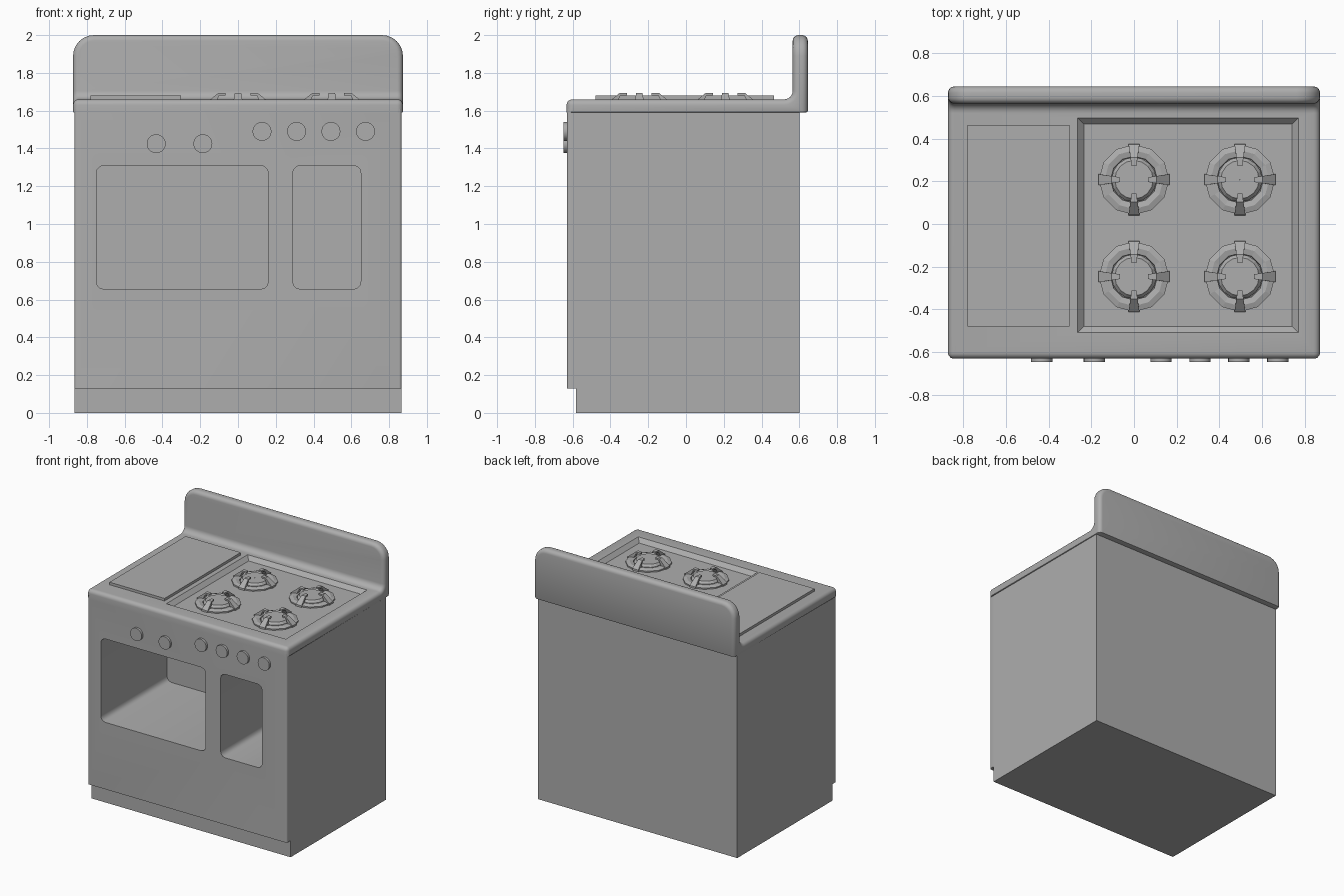
import bpy, bmesh, math
from mathutils import Vector

if "Cube" in bpy.data.objects:
    bpy.data.objects.remove(bpy.data.objects["Cube"])

grey = bpy.data.materials.new("enamel_grey")
grey.diffuse_color = (0.42, 0.42, 0.42, 1)
grey.use_nodes = True
grey.node_tree.nodes["Principled BSDF"].inputs["Base Color"].default_value = grey.diffuse_color


def make(name, bm):
    bmesh.ops.recalc_face_normals(bm, faces=bm.faces[:])
    me = bpy.data.meshes.new(name)
    bm.to_mesh(me)
    bm.free()
    me.materials.append(grey)
    ob = bpy.data.objects.new(name, me)
    bpy.context.collection.objects.link(ob)
    return ob


def select(ob):
    bpy.ops.object.select_all(action='DESELECT')
    ob.select_set(True)
    bpy.context.view_layer.objects.active = ob


def finish(ob, angle=35):
    select(ob)
    bpy.ops.object.shade_smooth_by_angle(angle=math.radians(angle))


def bevel(ob, width, segments, test):
    """Round the sharp edges whose two end points a, b pass the test."""
    bm = bmesh.new()
    bm.from_mesh(ob.data)
    edges = [e for e in bm.edges if e.calc_face_angle(0) > math.radians(35)
             and test(e.verts[0].co, e.verts[1].co)]
    bmesh.ops.bevel(bm, geom=edges, offset=width, segments=segments, profile=0.5, affect='EDGES')
    bm.to_mesh(ob.data)
    bm.free()


def cut(ob, cutter):
    select(ob)
    m = ob.modifiers.new("cut", 'BOOLEAN')
    m.operation, m.solver, m.object = 'DIFFERENCE', 'EXACT', cutter
    bpy.ops.object.modifier_apply(modifier=m.name)


def prism(name, pts, vec):
    """Extrude a closed outline of 3D points along vec."""
    bm = bmesh.new()
    f = bm.faces.new([bm.verts.new(p) for p in pts])
    r = bmesh.ops.extrude_face_region(bm, geom=[f])
    vs = [g for g in r['geom'] if isinstance(g, bmesh.types.BMVert)]
    bmesh.ops.translate(bm, vec=vec, verts=vs)
    if len(bm.faces) == len(pts) + 1:  # close the start cap if the extrusion removed it
        bmesh.ops.holes_fill(bm, edges=bm.edges[:])
    return make(name, bm)


def box(name, x0, x1, y0, y1, z0, z1):
    return prism(name, [(x0, y0, z0), (x1, y0, z0), (x1, y1, z0), (x0, y1, z0)], (0, 0, z1 - z0))


def lathe(name, profile, sides, centre):
    """Revolve (radius, z) points around z."""
    bm = bmesh.new()
    rings = [[bm.verts.new((centre[0] + r * math.cos(2 * math.pi * i / sides),
                            centre[1] + r * math.sin(2 * math.pi * i / sides), z))
              for i in range(sides)] for r, z in profile]
    for a, b in zip(rings, rings[1:]):
        for i in range(sides):
            j = (i + 1) % sides
            bm.faces.new((a[i], a[j], b[j], b[i]))
    return make(name, bm)


# Body and front panel with two open oven cavities
body = box("body", -0.865, 0.865, -0.583, 0.6, 0, 1.6)
panel = box("front_panel", -0.865, 0.865, -0.63, -0.583, 0.13, 1.61)
bevel(panel, 0.012, 3, lambda a, b: abs(a.z - b.z) > 0.1 and a.y < -0.6)
for x0, x1 in ((-0.75, 0.16), (0.29, 0.65)):
    cutter = box("oven_cutter", x0, x1, -0.8, 0.19, 0.655, 1.31)
    bevel(cutter, 0.04, 3, lambda a, b: abs(a.y - b.y) > 0.1)
    cut(panel, cutter)
    cut(body, cutter)
    bpy.data.objects.remove(cutter)
finish(body)
finish(panel)

# Cooktop and backsplash: one L-shaped profile with a cove, rounded all round
cove = [(0.52 + 0.045 * math.sin(a), 1.705 - 0.045 * math.cos(a))
        for a in (k * math.pi / 12 for k in range(7))]
profile = [(-0.632, 1.59), (-0.632, 1.66)] + cove + [(0.565, 2.0), (0.645, 2.0), (0.645, 1.59)]
top = prism("cooktop_and_backsplash", [(-0.873, y, z) for y, z in profile], (1.746, 0, 0))
bevel(top, 0.11, 6, lambda a, b: min(a.z, b.z) > 1.99 and abs(a.x - b.x) < 0.01)
bevel(top, 0.03, 5, lambda a, b: max(a.z, b.z) > 1.6 and not (
    min(a.z, b.z) < 1.6 and min(a.y, b.y) > 10))
bevel(top, 0.01, 2, lambda a, b: max(a.z, b.z) < 1.6 and max(a.y, b.y) > -0.58)

# Sloped recess under the burners
recess = prism("recess_cutter", [(-0.235, -0.48, 1.63), (0.742, -0.48, 1.63),
                                 (0.742, 0.468, 1.63), (-0.235, 0.468, 1.63)], (0, 0, 0.06))
for v in recess.data.vertices:
    if v.co.z > 1.65:
        v.co.x += math.copysign(0.06, v.co.x)
        v.co.y += math.copysign(0.06, v.co.y)
cut(top, recess)
bpy.data.objects.remove(recess)
finish(top)

# Griddle plate
box("griddle", -0.78, -0.302, -0.48, 0.465, 1.65, 1.68)


# Burners: low ring, cap and four pan supports each
def burner(cx, cy):
    lathe("burner_ring", [(0.165, 1.628), (0.165, 1.64), (0.138, 1.648), (0.11, 1.642), (0.108, 1.628)], 12, (cx, cy))
    lathe("burner_cap", [(0.105, 1.628), (0.105, 1.643), (0.09, 1.66), (0.001, 1.66)], 16, (cx, cy))
    # side profile (radius, z, half width) walked out along the top and back underneath
    side = [(0.167, 1.63, 0.026), (0.166, 1.643, 0.026), (0.128, 1.674, 0.02), (0.105, 1.693, 0.017),
            (0.065, 1.693, 0.011), (0.065, 1.68, 0.011), (0.10, 1.68, 0.016), (0.125, 1.63, 0.02)]
    for k in range(4):
        d = Vector((math.cos(k * math.pi / 2), math.sin(k * math.pi / 2), 0))
        s = Vector((-d.y, d.x, 0))
        bm = bmesh.new()
        l, r = [[bm.verts.new(Vector((cx, cy, z)) + d * rad + s * w * sign) for rad, z, w in side]
                for sign in (-1, 1)]
        bm.faces.new(l)
        bm.faces.new(r)
        for i in range(len(side)):
            j = (i + 1) % len(side)
            bm.faces.new((l[i], l[j], r[j], r[i]))
        make("pan_support", bm)


for cx in (0, 0.497):
    for cy in (-0.247, 0.208):
        burner(cx, cy)

# Control knobs
for x, z in ((-0.433, 1.425), (-0.186, 1.425), (0.127, 1.49), (0.31, 1.49), (0.492, 1.49), (0.675, 1.49)):
    pts = [(x + 0.05 * math.cos(i * math.pi / 12), -0.648, z + 0.05 * math.sin(i * math.pi / 12))
           for i in range(24)]
    finish(prism("knob", pts, (0, 0.03, 0)))
